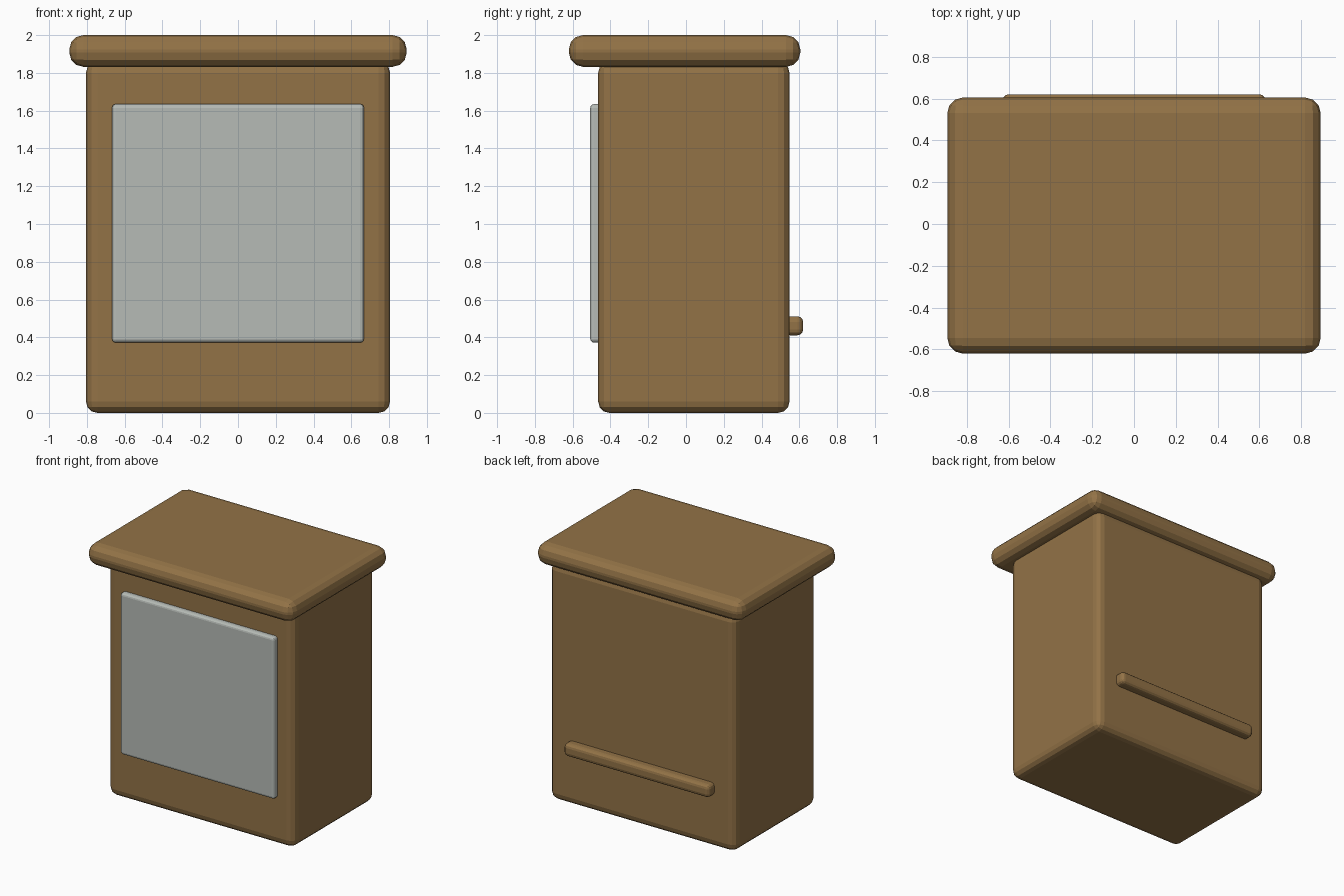
import bpy

if "Cube" in bpy.data.objects:
    bpy.data.objects.remove(bpy.data.objects["Cube"])


def material(name, rgb):
    m = bpy.data.materials.new(name)
    m.diffuse_color = (*rgb, 1.0)
    m.use_nodes = True
    m.node_tree.nodes["Principled BSDF"].inputs["Base Color"].default_value = m.diffuse_color
    return m


def rounded_box(name, low, high, radius, segments, mat):
    """Box between two corners with rounded edges."""
    centre = [(a + b) / 2 for a, b in zip(low, high)]
    bpy.ops.mesh.primitive_cube_add(size=1, location=centre)
    obj = bpy.context.object
    obj.name = name
    obj.scale = [b - a for a, b in zip(low, high)]
    bpy.ops.object.transform_apply(location=False, rotation=False, scale=True)
    bevel = obj.modifiers.new("rounding", 'BEVEL')
    bevel.width = radius
    bevel.segments = segments
    bpy.ops.object.modifier_apply(modifier=bevel.name)
    obj.data.materials.append(mat)
    return obj


wood = material("wood", (0.29, 0.17, 0.062))
pale = material("pale_grey", (0.47, 0.50, 0.47))

# Cabinet body, its top tucked slightly into the lid
rounded_box("body", (-0.805, -0.465, 0.0), (0.805, 0.548, 1.86), 0.06, 3, wood)

# Overhanging lid
rounded_box("lid", (-0.893, -0.62, 1.832), (0.893, 0.605, 2.0), 0.075, 3, wood)

# Front panel
rounded_box("front_panel", (-0.667, -0.507, 0.372), (0.667, -0.445, 1.635), 0.02, 3, pale)

# Low rail on the back
rounded_box("back_rail", (-0.63, 0.52, 0.411), (0.63, 0.62, 0.511), 0.03, 3, wood)
